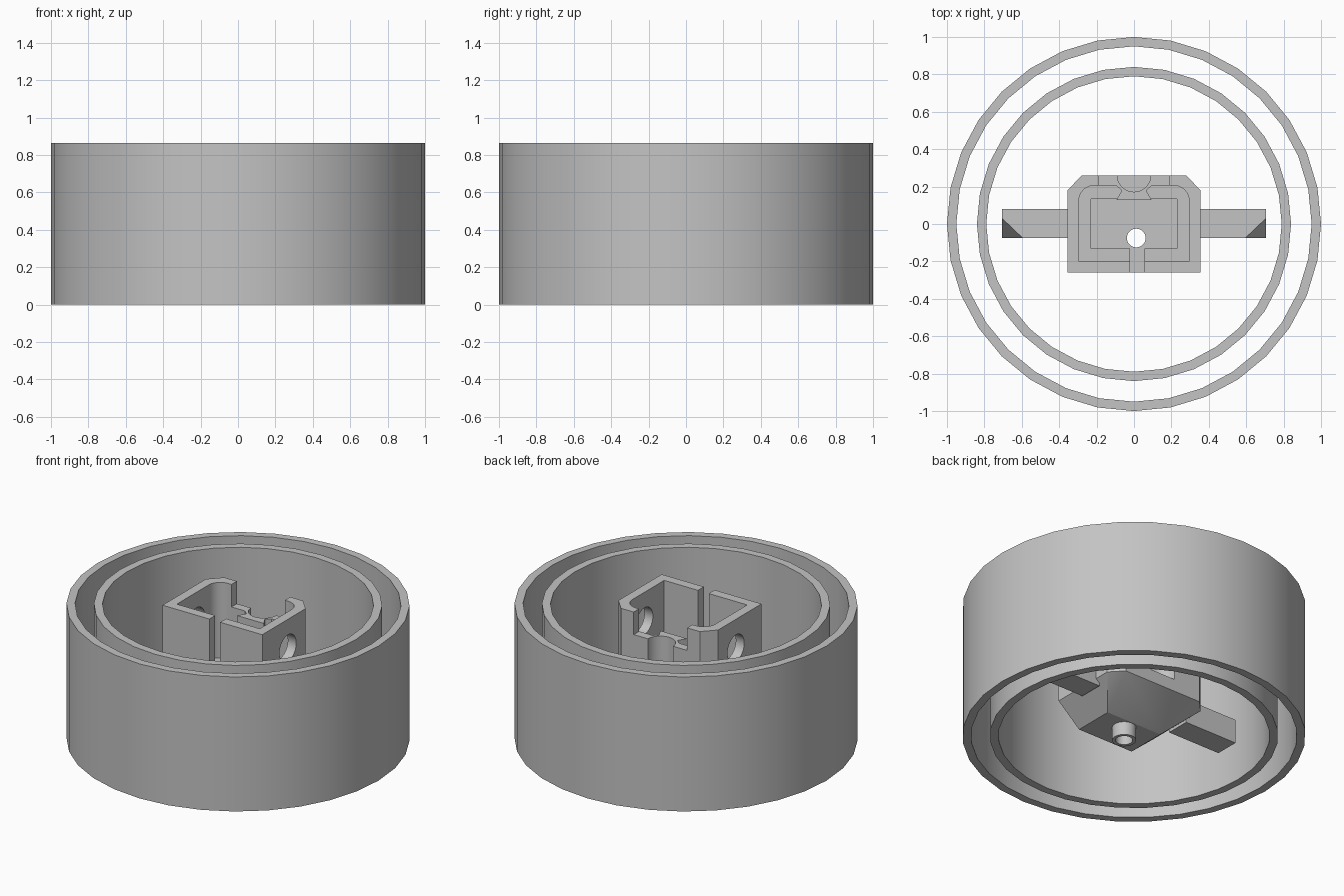
import bpy, bmesh
from math import cos, sin, pi, radians

cube = bpy.data.objects.get("Cube")
if cube:
    bpy.data.objects.remove(cube, do_unlink=True)

grey = bpy.data.materials.new("plain_grey")
grey.use_nodes = True
grey.diffuse_color = (0.55, 0.55, 0.55, 1)
grey.node_tree.nodes["Principled BSDF"].inputs["Base Color"].default_value = (0.55, 0.55, 0.55, 1)

TOP = 0.865


def finish(name, bm):
    """Turn a bmesh into a grey object."""
    bmesh.ops.recalc_face_normals(bm, faces=bm.faces)
    mesh = bpy.data.meshes.new(name)
    bm.to_mesh(mesh)
    bm.free()
    mesh.materials.append(grey)
    obj = bpy.data.objects.new(name, mesh)
    bpy.context.collection.objects.link(obj)
    return obj


def hull(name, points):
    bm = bmesh.new()
    for p in points:
        bm.verts.new(p)
    result = bmesh.ops.convex_hull(bm, input=bm.verts)
    bmesh.ops.delete(bm, geom=list(set(result["geom_interior"])), context='VERTS')
    bmesh.ops.dissolve_limit(bm, angle_limit=0.01, verts=bm.verts, edges=bm.edges)
    return finish(name, bm)


def prism(name, outline, z0, z1):
    bm = bmesh.new()
    face = bm.faces.new([bm.verts.new((x, y, z0)) for x, y in outline])
    extruded = bmesh.ops.extrude_face_region(bm, geom=[face])["geom"]
    up = [g for g in extruded if isinstance(g, bmesh.types.BMVert)]
    bmesh.ops.translate(bm, verts=up, vec=(0, 0, z1 - z0))
    return finish(name, bm)


def box(name, x0, x1, y0, y1, z0, z1):
    return prism(name, [(x0, y0), (x1, y0), (x1, y1), (x0, y1)], z0, z1)


def circle(cx, cy, r, n=32):
    return [(cx + r * cos(2 * pi * i / n), cy + r * sin(2 * pi * i / n)) for i in range(n)]


def mirrored(half):
    """Close a half outline by mirroring it in x."""
    return half + [(-x, y) for x, y in reversed(half)]


def boolean(target, tool, operation='DIFFERENCE'):
    mod = target.modifiers.new("cut", 'BOOLEAN')
    mod.operation, mod.object, mod.solver = operation, tool, 'EXACT'
    bpy.context.view_layer.objects.active = target
    bpy.ops.object.modifier_apply(modifier=mod.name)
    bpy.data.objects.remove(tool, do_unlink=True)


# Two concentric open rings
rings = []
for name, r_out, r_in in (("outer_ring", 1.0, 0.95), ("inner_ring", 0.84, 0.79)):
    bm = bmesh.new()
    loops = [[bm.verts.new((x, y, z)) for x, y in circle(0, 0, r)]
             for r, z in ((r_out, 0), (r_out, TOP), (r_in, TOP), (r_in, 0))]
    for a, b in zip(loops, loops[1:] + loops[:1]):
        for i in range(len(a)):
            j = (i + 1) % len(a)
            bm.faces.new((a[i], a[j], b[j], b[i]))
    rings.append(finish(name, bm))

# Housing body with chamfered back corners and tapered underside
plan = mirrored([(0.355, -0.26), (0.355, 0.18), (0.28, 0.26)])
body = hull("housing", [(x, y, z) for x, y in plan for z in (0.22, TOP)]
            + [(x, y, 0.085) for x in (-0.2, 0.2) for y in (-0.26, 0.0)])

# Drain nozzle below the housing
NX, NY = 0.012, -0.075
boolean(body, prism("nozzle", circle(NX, NY, 0.07), 0, 0.15), 'UNION')

# Cavity with rounded back corners, and a boss left standing at the back
corner = [(0.215 + 0.08 * cos(a), 0.125 + 0.08 * sin(a))
          for a in (radians(15 * i) for i in range(7))]
half = [(0.295, -0.2)] + corner
boss = [(0.095, 0.205), (0.065, 0.18), (0.095, 0.127)]
boolean(body, prism("cavity_low", mirrored(half + boss), 0.38, 0.9))
boolean(body, prism("cavity_high", mirrored(half), 0.72, 0.95))
boolean(body, box("pocket", -0.23, 0.23, -0.13, 0.135, 0.22, 0.45))

# Front slot, back opening, back groove and drain hole
boolean(body, box("front_slot", -0.022, 0.055, -0.3, -0.12, 0.22, 0.95))
boolean(body, box("back_opening", -0.19, 0.19, 0.19, 0.3, 0.72, 0.95))
boolean(body, prism("back_groove", circle(0, 0.262, 0.09), 0.3, 0.95))
boolean(body, prism("drain_hole", circle(NX, NY, 0.05), -0.1, 0.4))

# Round hole through both side walls
pin = prism("side_hole", circle(0, 0, 0.085), -0.5, 0.5)
pin.rotation_euler = (0, pi / 2, 0)
pin.location = (0, 0, 0.68)
bpy.context.view_layer.update()
boolean(body, pin)

# Side arms with a sloped cut on the upper front corner
arms = []
for name, s in (("left_arm", 1), ("right_arm", -1)):
    low = [(x, y, 0.18) for x in (0.33, 0.705) for y in (-0.075, 0.08)]
    high = [(x, y, 0.335) for x, y in
            ((0.33, -0.075), (0.33, 0.08), (0.705, 0.08), (0.705, 0.03), (0.595, -0.075))]
    arms.append(hull(name, [(s * x, y, z) for x, y, z in low + high]))

# Smooth the round walls, keep the edges sharp
bpy.ops.object.select_all(action='DESELECT')
for obj in rings + [body]:
    obj.select_set(True)
bpy.context.view_layer.objects.active = body
bpy.ops.object.shade_smooth_by_angle(angle=radians(25))
